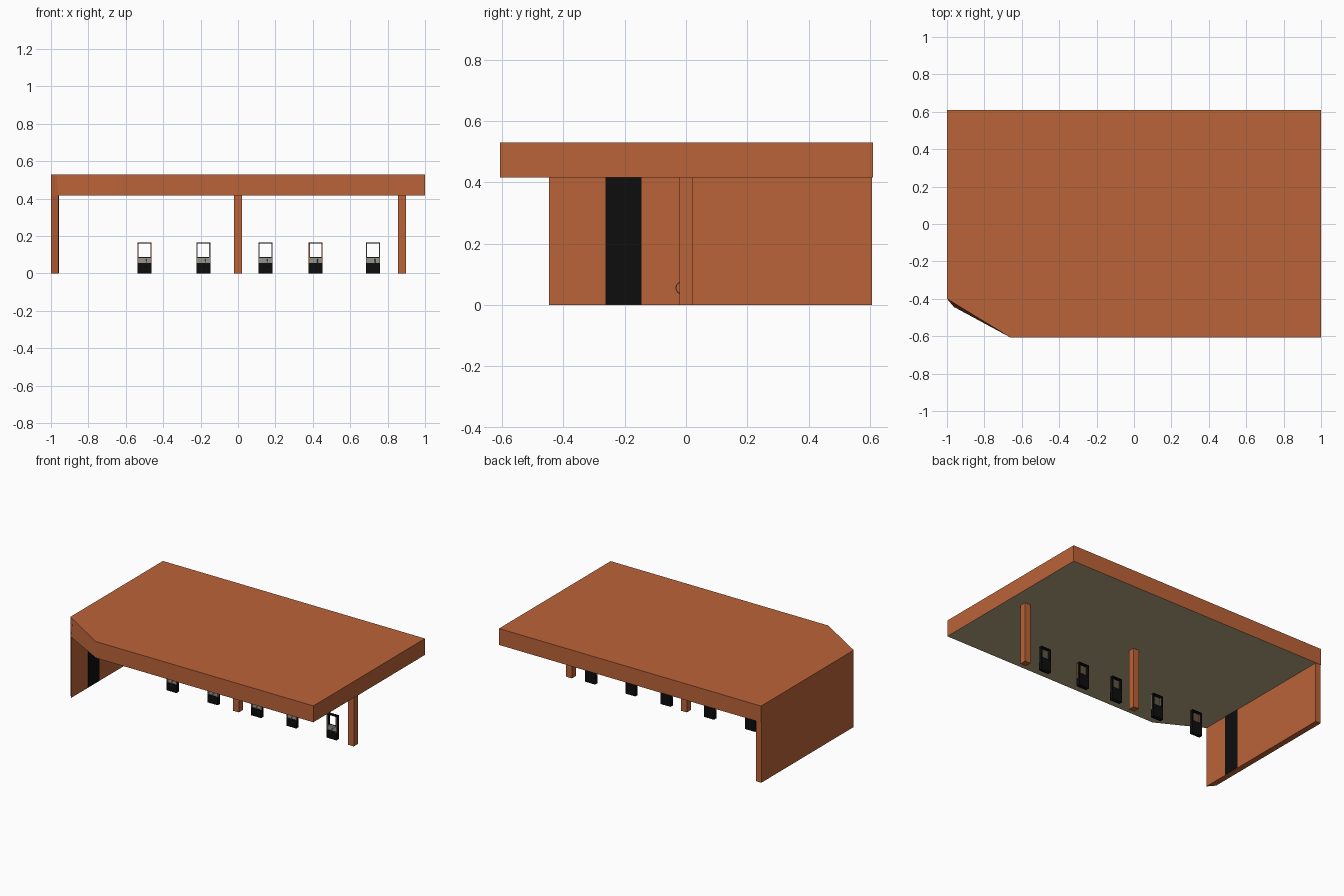
import bpy, bmesh, math

if "Cube" in bpy.data.objects:
    bpy.data.objects.remove(bpy.data.objects["Cube"])


def material(name, rgb):
    m = bpy.data.materials.new(name)
    m.diffuse_color = (*rgb, 1)
    m.use_nodes = True
    m.node_tree.nodes["Principled BSDF"].inputs["Base Color"].default_value = m.diffuse_color
    return m


ORANGE = material("terracotta", (0.5, 0.125, 0.04))
CEILING = material("beige_ceiling", (0.48, 0.40, 0.23))
BLACK = material("black", (0.004, 0.004, 0.004))
GREY = material("machine_grey", (0.3, 0.3, 0.27))


def finish(name, bm, *mats):
    bmesh.ops.recalc_face_normals(bm, faces=bm.faces)
    me = bpy.data.meshes.new(name)
    bm.to_mesh(me)
    bm.free()
    for m in mats:
        me.materials.append(m)
    ob = bpy.data.objects.new(name, me)
    bpy.context.collection.objects.link(ob)
    return ob


def prism(name, lower, upper, z0, z1, *mats):
    """Upright solid between two outlines with equal point counts."""
    bm = bmesh.new()
    a = [bm.verts.new((x, y, z0)) for x, y in lower]
    b = [bm.verts.new((x, y, z1)) for x, y in upper]
    base = bm.faces.new(a)
    base.material_index = len(mats) - 1
    bm.faces.new(b)
    for i in range(len(a)):
        j = (i + 1) % len(a)
        bm.faces.new((a[i], a[j], b[j], b[i]))
    return finish(name, bm, *mats)


def box(name, x0, x1, y0, y1, z0, z1, mat):
    o = [(x0, y0), (x1, y0), (x1, y1), (x0, y1)]
    return prism(name, o, o, z0, z1, mat)


# Roof slab with one cut corner; its underside is the ceiling
back = [(1, -0.607), (1, 0.61), (-1, 0.61), (-1, -0.4)]
prism("roof", [(-0.66, -0.607)] + back + [(-0.96, -0.445)],
      [(-0.66, -0.607)] + back + [(-0.97, -0.418)],
      0.417, 0.53, ORANGE, CEILING)

# Side wall with slanted front end
wall = [(-1, -0.4), (-0.96, -0.447), (-0.96, 0.607), (-1, 0.607)]
prism("side_wall", wall, wall, 0, 0.417, ORANGE)

# Door on the inner face of the wall
box("door", -0.962, -0.957, -0.263, -0.145, 0.002, 0.416, BLACK)

# Square pillars
for i, x in enumerate((0, 0.877)):
    box(f"pillar_{i}", x - 0.022, x + 0.022, -0.022, 0.022, 0, 0.417, ORANGE)

# Small gates: open frame, solid base, counter and curved handle
Y0, Y1 = -0.012, 0.014
for i, x in enumerate((-0.5, -0.185, 0.147, 0.415, 0.722)):
    h = 0.038
    for s, side in ((-1, "left"), (1, "right")):
        xa, xb = sorted((x + s * h, x + s * (h - 0.007)))
        mat = ORANGE if i in (0, 3) else GREY
        box(f"gate_{i}_{side}_front", xa, xb, Y0, Y0 + 0.008, 0.055, 0.161, mat)
        box(f"gate_{i}_{side}_post", xa, xb, Y0 + 0.008, Y1, 0.055, 0.161, BLACK)
    box(f"gate_{i}_base", x - h, x + h, Y0, Y1, 0, 0.055, BLACK)
    box(f"gate_{i}_top", x - h, x + h, Y0, Y1, 0.161, 0.165, BLACK)
    box(f"gate_{i}_counter", x - h + 0.007, x + h - 0.007,
        Y0 + 0.005, Y1 - 0.003, 0.055, 0.085, GREY)
    box(f"gate_{i}_back_panel", x - h + 0.007, x + h - 0.007,
        Y1 - 0.003, Y1, 0.055, 0.088, BLACK)
    # Handle bent as half an oval
    cu = bpy.data.curves.new(f"gate_{i}_handle", 'CURVE')
    cu.dimensions = '3D'
    cu.bevel_depth = 0.002
    cu.bevel_resolution = 1
    cu.use_fill_caps = True
    sp = cu.splines.new('POLY')
    sp.points.add(8)
    for k, p in enumerate(sp.points):
        t = math.pi * k / 8
        p.co = (x + 0.01, Y0 - 0.021 * math.sin(t),
                0.056 + 0.02 * math.cos(t), 1)
    cu.materials.append(GREY)
    bpy.context.collection.objects.link(bpy.data.objects.new(f"gate_{i}_handle", cu))
